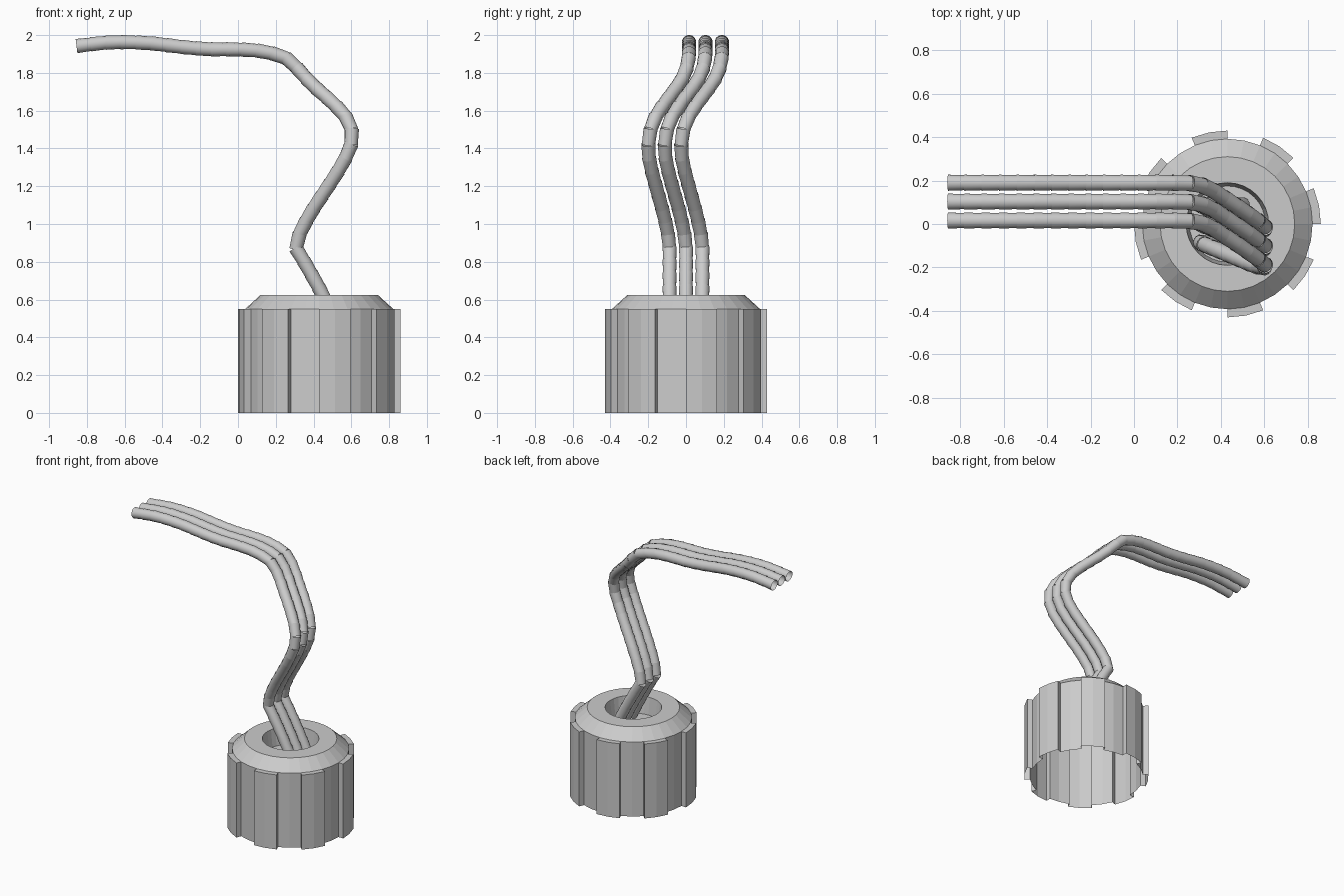
import bpy, bmesh
from math import cos, sin, pi
from mathutils import Vector, Matrix

cube = bpy.data.objects.get("Cube")
if cube:
    bpy.data.objects.remove(cube, do_unlink=True)

grey = bpy.data.materials.new("light_grey")
grey.use_nodes = True
colour = (0.6, 0.6, 0.6, 1)
grey.diffuse_color = colour
grey.node_tree.nodes["Principled BSDF"].inputs["Base Color"].default_value = colour

CENTRE = Vector((0.43, 0, 0))
SIDES = 32


def finish(name, bm, smooth=False):
    mesh = bpy.data.meshes.new(name)
    bm.to_mesh(mesh)
    bm.free()
    mesh.materials.append(grey)
    obj = bpy.data.objects.new(name, mesh)
    bpy.context.collection.objects.link(obj)
    if smooth:
        bpy.ops.object.select_all(action='DESELECT')
        obj.select_set(True)
        bpy.context.view_layer.objects.active = obj
        bpy.ops.object.shade_smooth_by_angle(angle=pi / 4)
    return obj


def polar(radius, step, z):
    a = 2 * pi * step / SIDES
    return CENTRE + Vector((radius * cos(a), radius * sin(a), z))


# Ribbed skirt, open below: two raised panels, then two recessed ones
BODY, RIB, SHOULDER = 0.392, 0.43, 0.55
bm = bmesh.new()


def quad(*points):
    bm.faces.new([bm.verts.new(p) for p in points])


for i in range(SIDES):
    raised = i % 4 < 2
    r = RIB if raised else BODY
    quad(polar(r, i, 0), polar(r, i + 1, 0), polar(r, i + 1, SHOULDER), polar(r, i, SHOULDER))
    if raised:
        quad(polar(BODY, i, SHOULDER), polar(RIB, i, SHOULDER),
             polar(RIB, i + 1, SHOULDER), polar(BODY, i + 1, SHOULDER))
    if i % 2 == 0:
        a, b = (BODY, RIB) if raised else (RIB, BODY)
        quad(polar(a, i, 0), polar(b, i, 0), polar(b, i, SHOULDER), polar(a, i, SHOULDER))
bmesh.ops.remove_doubles(bm, verts=bm.verts, dist=0.0001)
finish("ribbed_skirt", bm)

# Collar: sloped shoulder, flat rim and recessed socket
bm = bmesh.new()
profile = [(BODY, SHOULDER), (0.31, 0.625), (0.19, 0.625), (0.175, 0.5)]
rings = [[bm.verts.new(polar(r, i, z)) for i in range(SIDES)] for r, z in profile]
for low, high in zip(rings, rings[1:]):
    for i in range(SIDES):
        j = (i + 1) % SIDES
        bm.faces.new((low[i], low[j], high[j], high[i]))
bm.faces.new(rings[-1])
finish("collar", bm)

# Centre line shared by the three hoses
PATH = [Vector(p) for p in (
    (.5, 0, .52), (.435, 0, .65), (.36, 0, .785), (.305, 0, .88), (.33, -.01, .955),
    (.39, -.035, 1.066), (.485, -.075, 1.21), (.565, -.107, 1.34), (.605, -.11, 1.45),
    (.585, -.085, 1.545), (.51, -.03, 1.634), (.42, .03, 1.713), (.34, .08, 1.793),
    (.265, .1, 1.873), (.14, .103, 1.912), (.01, .103, 1.924), (-.15, .103, 1.925),
    (-.305, .103, 1.938), (-.465, .103, 1.957), (-.635, .103, 1.963), (-.73, .103, 1.957),
    (-.855, .103, 1.942))]


def resample(points, spacing):
    """Smooth the path, then return evenly spaced points along it."""
    dense = []
    ends = [points[0] * 2 - points[1]] + points + [points[-1] * 2 - points[-2]]
    for a, b, c, d in zip(ends, ends[1:], ends[2:], ends[3:]):
        for k in range(10):
            t = k / 10
            dense.append(0.5 * (2 * b + (c - a) * t + (2 * a - 5 * b + 4 * c - d) * t ** 2
                                + (3 * b - a - 3 * c + d) * t ** 3))
    dense.append(points[-1])
    lengths = [0]
    for a, b in zip(dense, dense[1:]):
        lengths.append(lengths[-1] + (b - a).length)
    count = round(lengths[-1] / spacing)
    result, k = [], 0
    for i in range(count + 1):
        target = lengths[-1] * i / count
        while k < len(dense) - 2 and lengths[k + 1] < target:
            k += 1
        f = (target - lengths[k]) / (lengths[k + 1] - lengths[k])
        result.append(dense[k].lerp(dense[k + 1], f))
    return result


# Segmented hoses: overlapping, slightly flared sleeves
joints = resample(PATH, 0.08)
for name, shift in (("front_hose", -0.087), ("middle_hose", 0), ("back_hose", 0.087)):
    bm = bmesh.new()
    for i, (a, b) in enumerate(zip(joints, joints[1:])):
        axis = b - a
        turn = axis.to_track_quat('Z', 'Y').to_matrix().to_4x4()
        place = Matrix.Translation((a + b) / 2 + Vector((0, shift, 0))) @ turn
        overlap = 1.0 if i == len(joints) - 2 else 1.12
        bmesh.ops.create_cone(bm, cap_ends=False, segments=14, radius1=0.035,
                              radius2=0.038, depth=axis.length * overlap, matrix=place)
    finish(name, bm, smooth=True)
